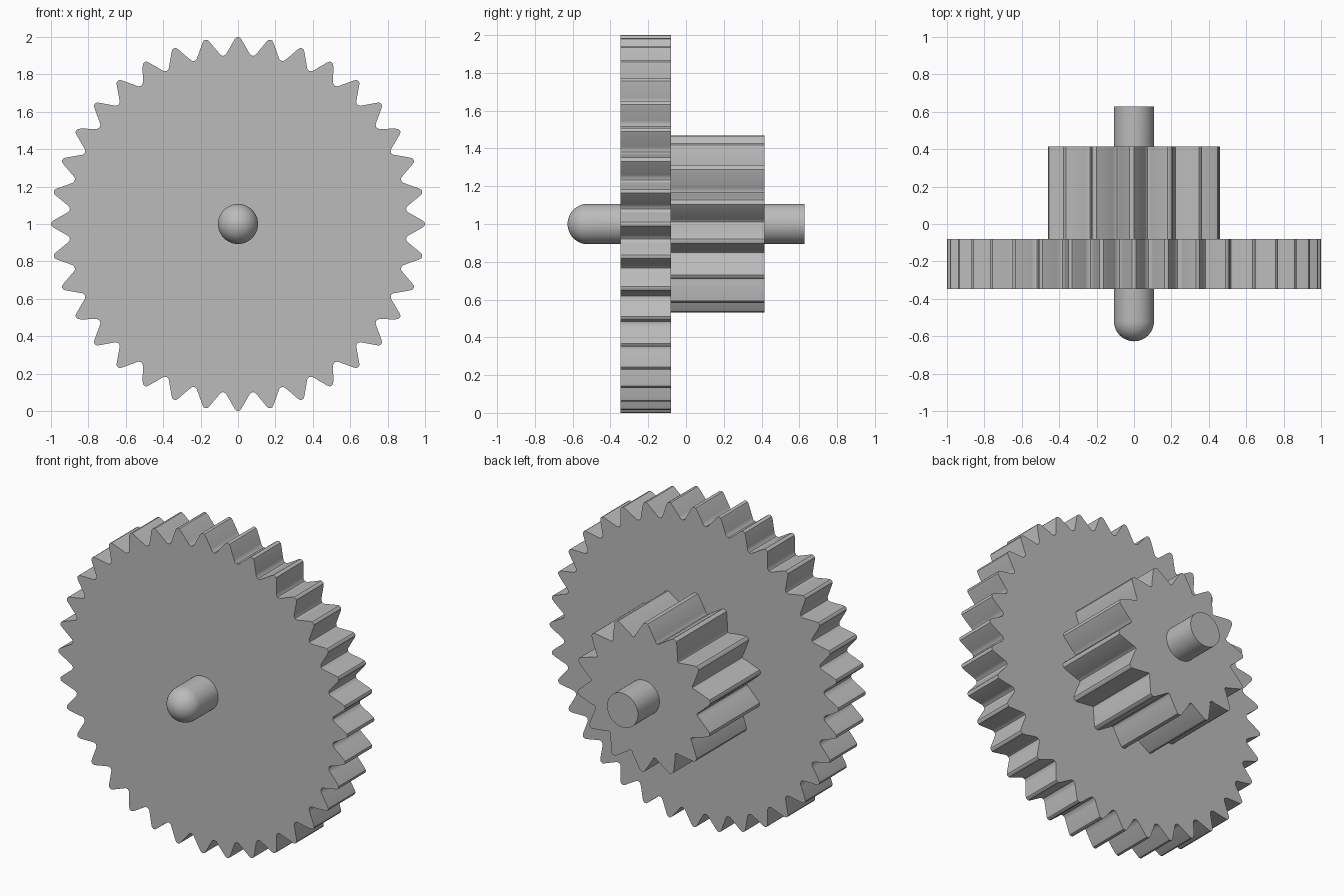
import bpy, bmesh, math
from mathutils import Matrix

old = bpy.data.objects.get("Cube")
if old:
    bpy.data.objects.remove(old, do_unlink=True)

grey = bpy.data.materials.new("plain grey")
grey.use_nodes = True
colour = (0.5, 0.5, 0.5, 1)
grey.diffuse_color = colour
grey.node_tree.nodes["Principled BSDF"].inputs["Base Color"].default_value = colour


def finish(name, bm, angle):
    bmesh.ops.recalc_face_normals(bm, faces=bm.faces)
    mesh = bpy.data.meshes.new(name)
    bm.to_mesh(mesh)
    bm.free()
    mesh.materials.append(grey)
    obj = bpy.data.objects.new(name, mesh)
    bpy.context.collection.objects.link(obj)
    bpy.ops.object.select_all(action='DESELECT')
    obj.select_set(True)
    bpy.context.view_layer.objects.active = obj
    bpy.ops.object.shade_smooth_by_angle(angle=math.radians(angle))
    return obj


def gear(name, teeth, half_tooth, y0, y1, phase):
    """half_tooth lists (radius, fraction of pitch) from tip to root."""
    tooth = [(r, -t) for r, t in reversed(half_tooth[1:-1])] + half_tooth
    bm = bmesh.new()
    ring = []
    for i in range(teeth):
        for r, t in tooth:
            a = math.radians(phase) + (i + t) * math.tau / teeth
            ring.append(bm.verts.new((r * math.cos(a), y0, 1 + r * math.sin(a))))
    face = bm.faces.new(ring)
    new = bmesh.ops.extrude_face_region(bm, geom=[face], use_keep_orig=True)["geom"]
    bmesh.ops.translate(bm, vec=(0, y1 - y0, 0),
                        verts=[v for v in new if isinstance(v, bmesh.types.BMVert)])
    return finish(name, bm, 35)


# Toothed wheels
gear("large_gear", 36, [(1.0, 0), (0.997, 0.06), (0.985, 0.115), (0.921, 0.355),
                        (0.908, 0.41), (0.902, 0.5)], -0.348, -0.08, 90)
gear("small_gear", 14, [(0.468, 0), (0.465, 0.06), (0.455, 0.10), (0.382, 0.40),
                        (0.371, 0.44), (0.366, 0.5)], -0.08, 0.415, 91.5)

# Axle: a profile spun about y, rounded at the front and flat at the back
radius, front, back, steps = 0.107, -0.627, 0.627, 12
profile = [(radius * math.sin(k / steps * math.pi / 2),
            front + radius * (1 - math.cos(k / steps * math.pi / 2)))
           for k in range(steps + 1)] + [(radius, back), (0, back)]
bm = bmesh.new()
verts = [bm.verts.new((r, y, 1)) for r, y in profile]
edges = [bm.edges.new(pair) for pair in zip(verts, verts[1:])]
bmesh.ops.spin(bm, geom=verts + edges, cent=(0, 0, 1), axis=(0, 1, 0),
               angle=math.tau, steps=48, use_merge=True)
bmesh.ops.remove_doubles(bm, verts=bm.verts, dist=0.0001)
finish("axle", bm, 35)
